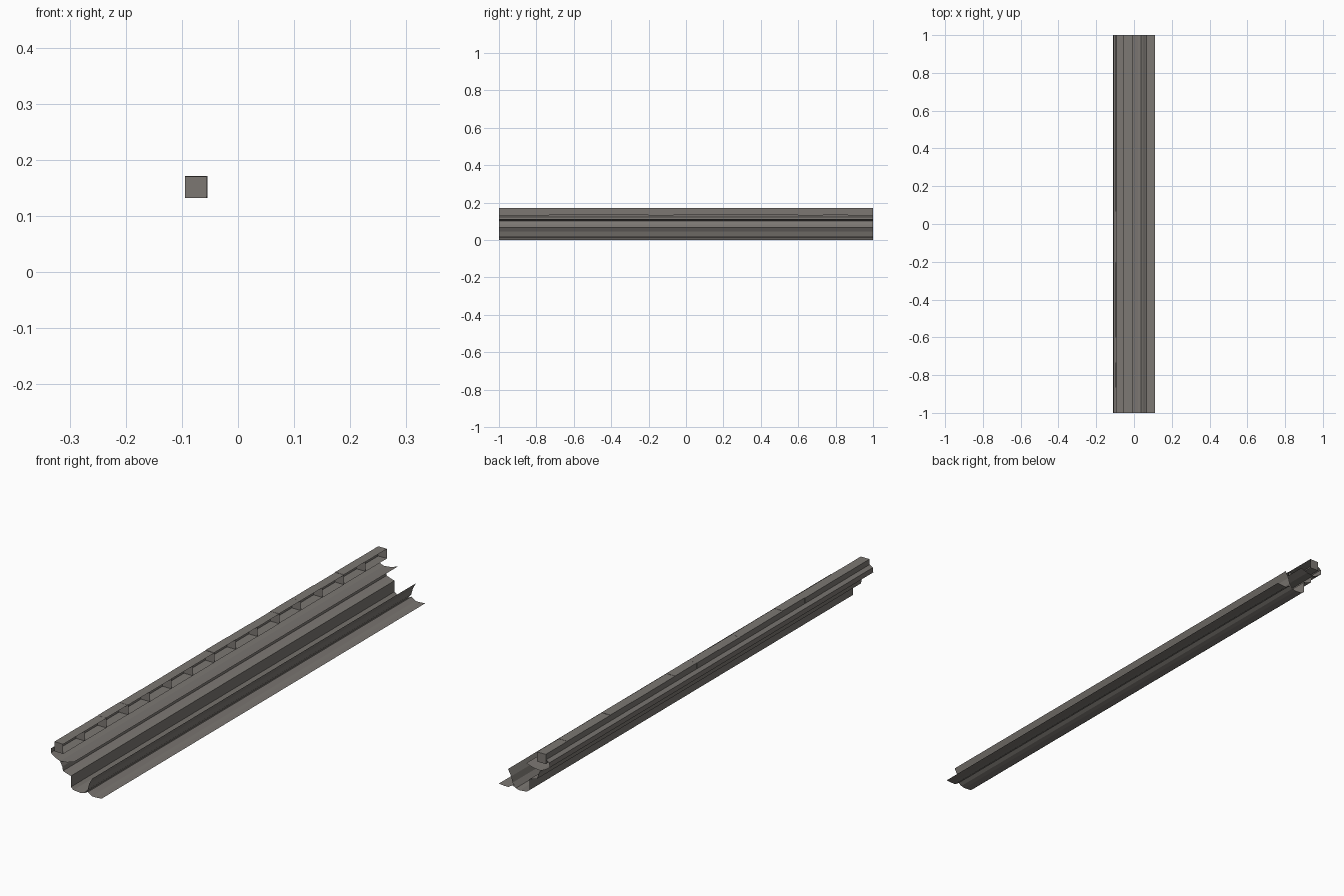
import bpy, bmesh, random

if "Cube" in bpy.data.objects:
    bpy.data.objects.remove(bpy.data.objects["Cube"])

random.seed(4)
HALF = 1.0          # half length along y
COUNT = 15          # blocks in the top row

stone = bpy.data.materials.new("warm grey stone")
stone.diffuse_color = (0.2, 0.185, 0.17, 1)
stone.use_nodes = True
stone.node_tree.nodes["Principled BSDF"].inputs["Base Color"].default_value = stone.diffuse_color


def finish(bm, name):
    mesh = bpy.data.meshes.new(name)
    bm.to_mesh(mesh)
    bm.free()
    mesh.materials.append(stone)
    obj = bpy.data.objects.new(name, mesh)
    bpy.context.collection.objects.link(obj)
    return obj


def strip(name, profile):
    """Thin open sheet: an (x, z) profile swept along y."""
    bm = bmesh.new()
    rows = [[bm.verts.new((x, y, z)) for y in (-HALF, HALF)] for x, z in profile]
    for a, b in zip(rows, rows[1:]):
        bm.faces.new((a[0], b[0], b[1], a[1]))
    return finish(bm, name)


# Upper moulding: lip behind the blocks, then a shelf running inward
strip("upper_moulding", [(-0.095, 0.15), (-0.108, 0.141), (-0.11, 0.123),
                         (-0.088, 0.108), (-0.07, 0.101), (-0.04, 0.104),
                         (-0.009, 0.114)])

# Middle moulding: stepped outside and a channel with a leaning inner wall
strip("middle_moulding", [(-0.07, 0.101), (-0.06, 0.082), (-0.057, 0.066),
                          (-0.04, 0.06), (-0.023, 0.055), (-0.023, 0.012),
                          (-0.012, 0.003), (0.02, 0.0), (0.036, 0.004),
                          (0.05, 0.022), (0.056, 0.045), (0.07, 0.07)])

# Lower flange along the bottom edge
strip("lower_flange", [(0.036, 0.004), (0.05, 0.012), (0.068, 0.0),
                       (0.085, 0.0), (0.11, 0.002)])

# Row of blocks, open towards the hidden inner side
step = 2 * HALF / COUNT
for i in range(COUNT):
    bm = bmesh.new()
    bmesh.ops.create_cube(bm, size=1)
    dx = random.uniform(0, 0.002)
    dz = random.uniform(-0.0015, 0)
    for v in bm.verts:
        v.co.x = -0.0755 + dx + v.co.x * 0.038
        v.co.y = -HALF + (i + 0.5) * step + v.co.y * step
        v.co.z = 0.153 + dz + v.co.z * 0.038
    bm.normal_update()
    inner = [f for f in bm.faces if f.normal.x > 0.9]
    bmesh.ops.delete(bm, geom=inner, context='FACES')
    finish(bm, f"top_block_{i + 1}")
